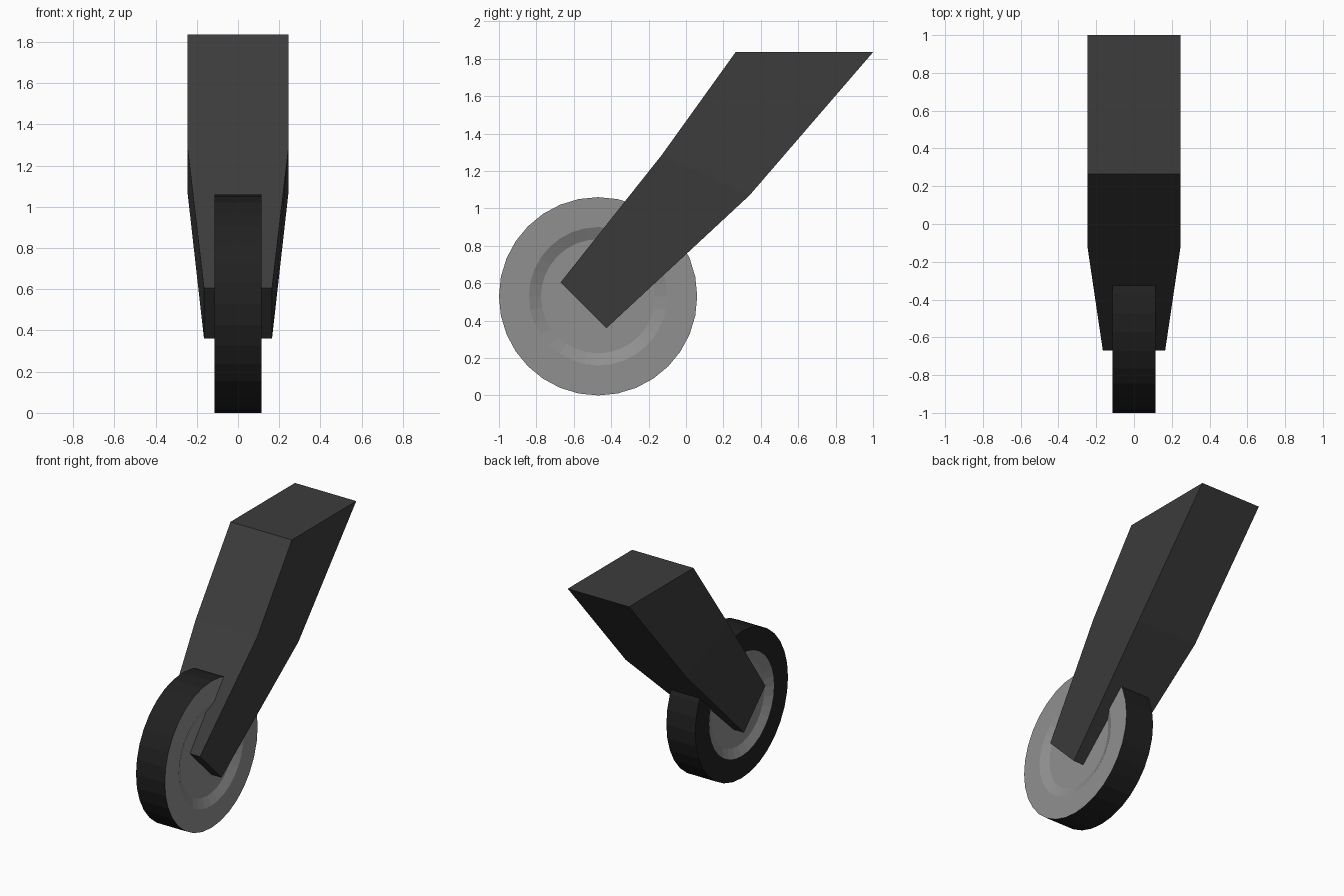
import bpy, bmesh
from math import sin, cos, tau

if "Cube" in bpy.data.objects:
    bpy.data.objects.remove(bpy.data.objects["Cube"])


def material(name, v):
    m = bpy.data.materials.new(name)
    m.diffuse_color = (v, v, v, 1)
    m.use_nodes = True
    m.node_tree.nodes["Principled BSDF"].inputs["Base Color"].default_value = m.diffuse_color
    return m


def finish(name, bm, mats):
    bmesh.ops.recalc_face_normals(bm, faces=bm.faces)
    me = bpy.data.meshes.new(name)
    bm.to_mesh(me)
    bm.free()
    for m in mats:
        me.materials.append(m)
    ob = bpy.data.objects.new(name, me)
    bpy.context.collection.objects.link(ob)
    return ob


rubber = material("rubber", 0.015)
hub_grey = material("hub_grey", 0.28)
leg_grey = material("leg_grey", 0.045)

# Wheel: half profile (x, radius, dark flag of the band to the next point)
profile = [(-.085, .305, 0), (-.115, .37, 1), (-.115, .53, 1),
           (.115, .53, 0), (.115, .37, 0), (.085, .305, 0)]
SIDES, CY, CZ = 32, -0.47, 0.53
bm = bmesh.new()
rings = [[bm.verts.new((x, CY + r * sin(tau * i / SIDES), CZ + r * cos(tau * i / SIDES)))
          for i in range(SIDES)] for x, r, _ in profile]
for k in range(len(rings) - 1):
    a, b = rings[k], rings[k + 1]
    for i in range(SIDES):
        j = (i + 1) % SIDES
        f = bm.faces.new((a[i], a[j], b[j], b[i]))
        f.material_index = profile[k][2]
bm.faces.new(rings[0])
bm.faces.new(rings[-1])
finish("wheel", bm, [hub_grey, rubber])

# Leg: three cross-sections (half width, front y/z, back y/z) from top to axle
sections = [(.245, (.265, 1.835), (1.0, 1.835)),
            (.245, (-.13, 1.285), (.34, 1.07)),
            (.165, (-.67, .605), (-.425, .36))]
bm = bmesh.new()
loops = [[bm.verts.new(p) for p in ((-w, *f), (w, *f), (w, *b), (-w, *b))]
         for w, f, b in sections]
for a, b in zip(loops, loops[1:]):
    for i in range(4):
        j = (i + 1) % 4
        bm.faces.new((a[i], a[j], b[j], b[i]))
bm.faces.new(loops[0])
bm.faces.new(loops[-1])
finish("support_leg", bm, [leg_grey])
